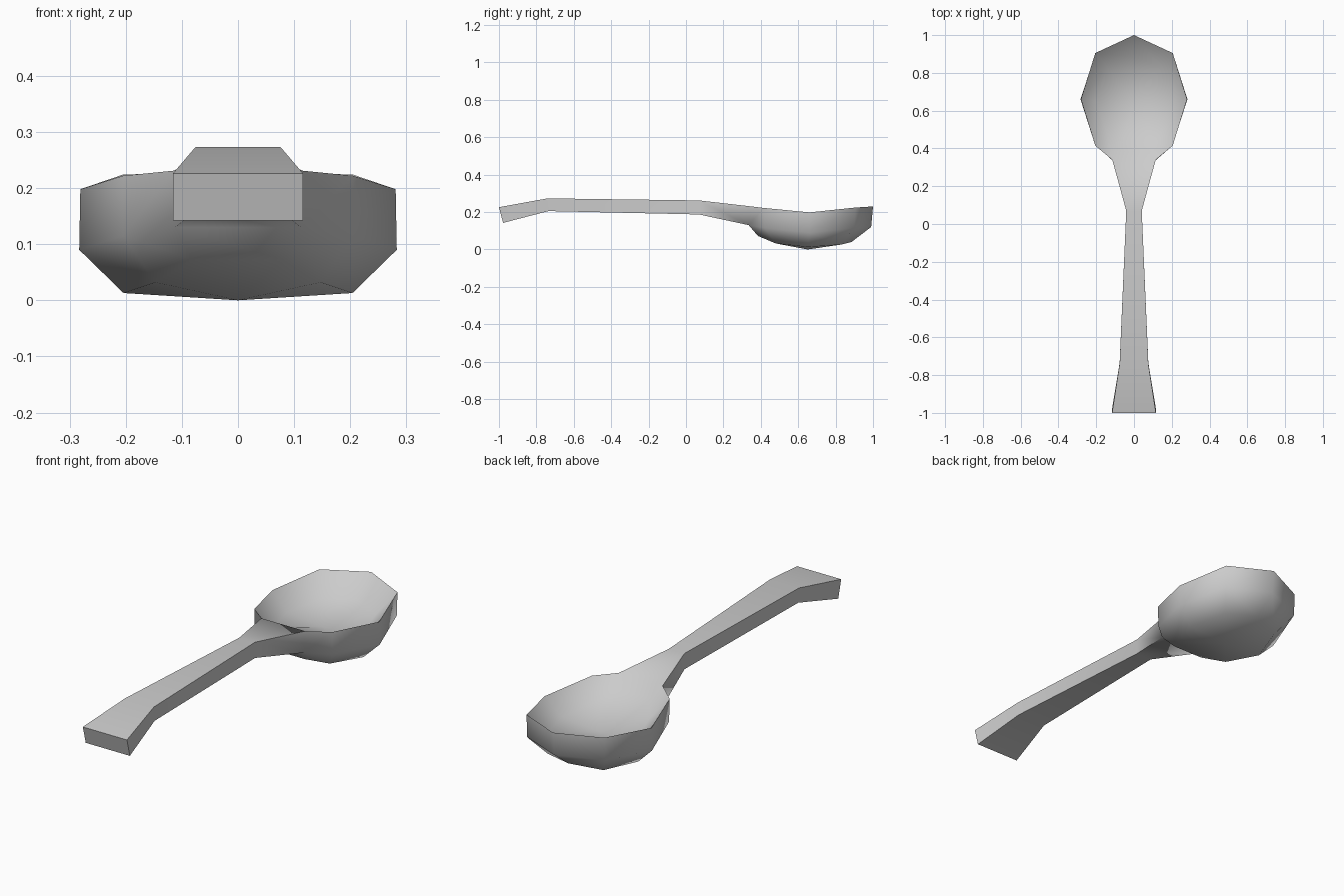
import bpy, bmesh, math

cube = bpy.data.objects.get("Cube")
if cube:
    bpy.data.objects.remove(cube, do_unlink=True)

metal = bpy.data.materials.new("grey_metal")
metal.use_nodes = True
grey = (0.6, 0.6, 0.6, 1)
metal.diffuse_color = grey
metal.node_tree.nodes["Principled BSDF"].inputs["Base Color"].default_value = grey

bm = bmesh.new()


def ring(half):
    """Closed loop from right-hand points; points on the centre line stay single."""
    left = [(-x, y, z) for x, y, z in reversed(half) if x > 0]
    return [bm.verts.new(p) for p in half + left]


def bridge(a, b, flip=False):
    n = len(a)
    for i in range(n):
        j = (i + 1) % n
        quad = [a[i], a[j], b[j], b[i]]
        bm.faces.new(quad[::-1] if flip else quad)


def fan(loop, centre):
    hub = bm.verts.new(centre)
    for i in range(len(loop)):
        bm.faces.new((loop[i], loop[(i + 1) % len(loop)], hub))


# Bowl: tip, shoulder, side, shoulder, neck corner
rim_top = ring([(0, 1, .23), (.205, .905, .224), (.281, .66, .198),
                (.205, .415, .222), (.115, .34, .231)])
rim_low = ring([(0, .99, .12), (.205, .9, .115), (.283, .66, .09),
                (.205, .42, .115), (.112, .335, .13)])
belly = [(0, .885, .04), (.147, .83, .026), (.204, .65, .013),
         (.147, .48, .032), (.08, .385, .072)]
outer = ring(belly)
inner = ring([(x * .97, y, z + .105) for x, y, z in belly])
bridge(rim_top, inner)
fan(inner, (0, .65, .1))
bridge(rim_low, outer, True)
fan(outer, (0, .65, 0))

# Bowl wall, left open where the handle joins
n = len(rim_top)
for i in range(n):
    j = (i + 1) % n
    if i != 4:
        bm.faces.new((rim_top[i], rim_low[i], rim_low[j], rim_top[j]))

# Handle: rectangular sections running from the neck to the flared end
section = [rim_top[4], rim_top[5], rim_low[5], rim_low[4]]
for w, y, top, low, y_low in [(.041, .07, .262, .187, .07),
                              (.076, -.74, .273, .205, -.735),
                              (.116, -1, .226, .142, -.978)]:
    new = [bm.verts.new(p) for p in [(w, y, top), (-w, y, top),
                                     (-w, y_low, low), (w, y_low, low)]]
    bridge(section, new)
    section = new
bm.faces.new(section)

bmesh.ops.recalc_face_normals(bm, faces=bm.faces[:])
mesh = bpy.data.meshes.new("spoon")
bm.to_mesh(mesh)
bm.free()
mesh.materials.append(metal)
spoon = bpy.data.objects.new("spoon", mesh)
bpy.context.collection.objects.link(spoon)

# Smooth bowl, crisp rim and handle edges
bpy.ops.object.select_all(action="DESELECT")
spoon.select_set(True)
bpy.context.view_layer.objects.active = spoon
bpy.ops.object.shade_smooth_by_angle(angle=math.radians(60))
